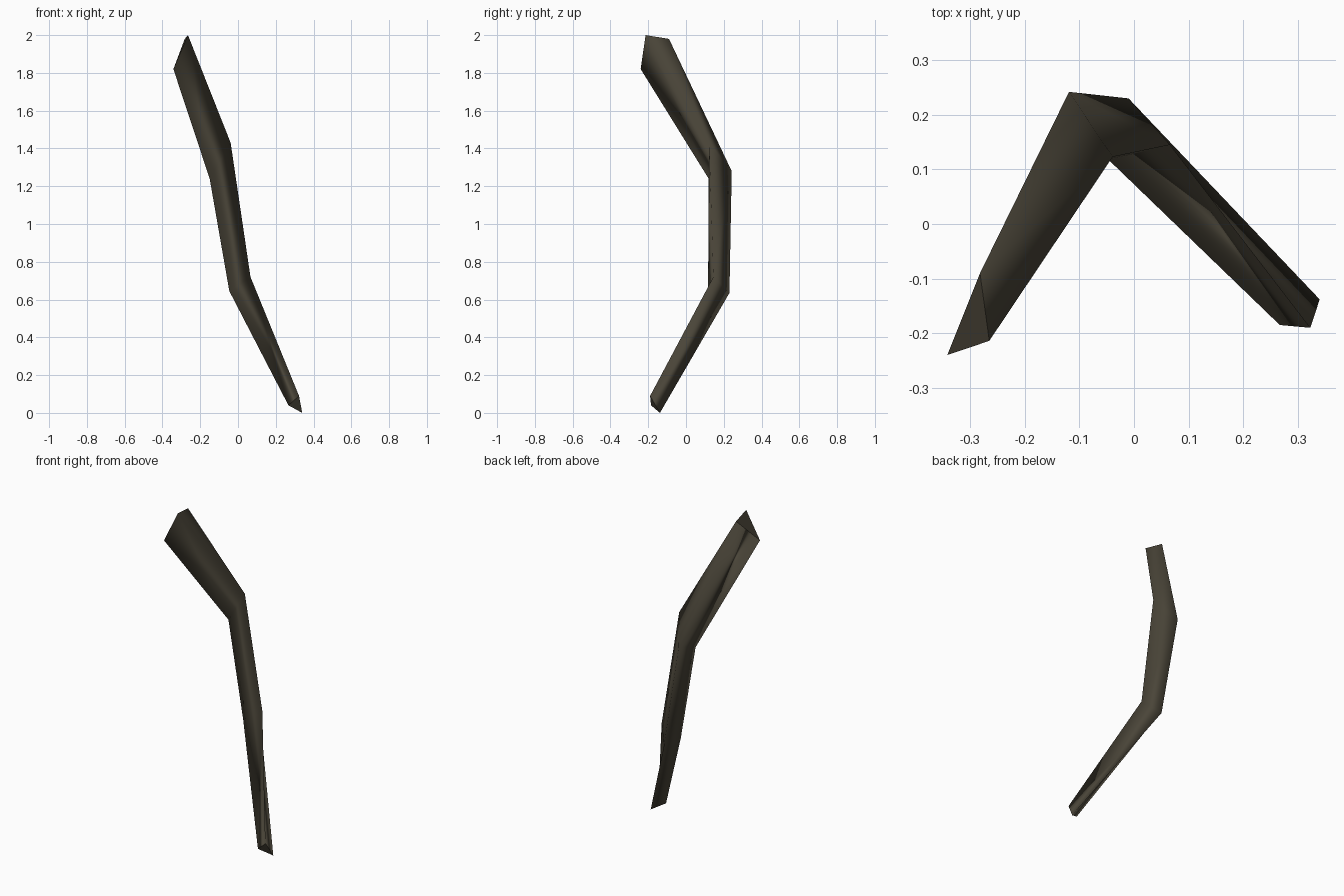
import bpy, bmesh

if "Cube" in bpy.data.objects:
    bpy.data.objects.remove(bpy.data.objects["Cube"])

# bark colour
bark = bpy.data.materials.new("dark bark brown")
bark.diffuse_color = (0.068, 0.059, 0.04, 1)
bark.use_nodes = True
bark.node_tree.nodes["Principled BSDF"].inputs["Base Color"].default_value = bark.diffuse_color

# three-sided cross-sections, top to bottom
rings = [
    [(-0.265, -0.214, 2.00), (-0.282, -0.090, 1.98), (-0.342, -0.240, 1.82)],
    [(-0.039, 0.123, 1.43), (-0.119, 0.242, 1.28), (-0.150, 0.120, 1.24)],
    [(0.066, 0.145, 0.72), (-0.010, 0.230, 0.635), (-0.046, 0.117, 0.645)],
    [(0.323, -0.190, 0.09), (0.340, -0.138, 0.00), (0.267, -0.185, 0.04)],
]

bm = bmesh.new()
loops = [[bm.verts.new(p) for p in ring] for ring in rings]

# sides: each panel folds along the same diagonal
for up, low in zip(loops, loops[1:]):
    for i in range(3):
        j = (i + 2) % 3
        bm.faces.new((up[i], low[i], low[j])).smooth = True
        bm.faces.new((up[i], low[j], up[j])).smooth = True

# cut ends, kept crisp
for end in (loops[0], loops[-1]):
    cap = bm.faces.new(end)
    cap.smooth = False
    for e in cap.edges:
        e.smooth = False

bmesh.ops.recalc_face_normals(bm, faces=bm.faces[:])
mesh = bpy.data.meshes.new("bent_branch")
bm.to_mesh(mesh)
bm.free()
mesh.materials.append(bark)
branch = bpy.data.objects.new("bent_branch", mesh)
bpy.context.collection.objects.link(branch)
